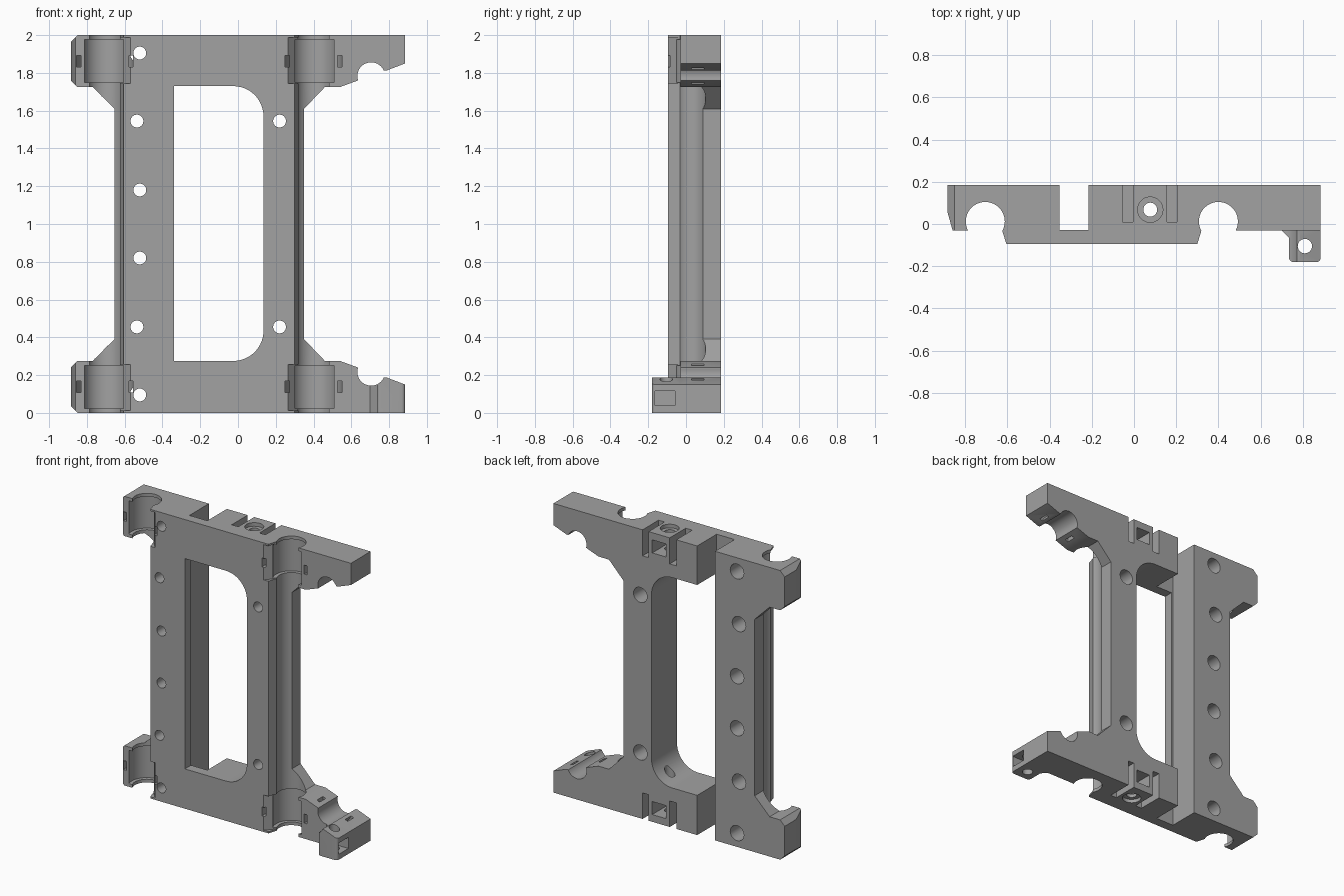
import bpy, bmesh
from math import sin, cos, pi

if "Cube" in bpy.data.objects:
    bpy.data.objects.remove(bpy.data.objects["Cube"], do_unlink=True)

grey = bpy.data.materials.new("plain grey")
grey.use_nodes = True
COLOUR = (0.36, 0.36, 0.36, 1)
grey.diffuse_color = COLOUR
grey.node_tree.nodes["Principled BSDF"].inputs["Base Color"].default_value = COLOUR


# Helpers: outlines
def arc(cx, cy, r, start=0.0, end=2.0, n=40):
    """Points on an arc; angles are in units of pi."""
    full = end - start == 2.0
    steps = n if full else n - 1
    return [(cx + r * cos(pi * (start + (end - start) * i / steps)),
             cy + r * sin(pi * (start + (end - start) * i / steps))) for i in range(n)]


def rect(a0, b0, a1, b1):
    return [(a0, b0), (a1, b0), (a1, b1), (a0, b1)]


def flip(points):
    return [(a, 2 - b) for a, b in points]


def tie_loop(cx, cy, r_in, r_out, leg, down):
    """U-shaped strap channel whose legs run to the coordinate leg."""
    s, e = (0, 1) if down else (1, 2)
    return ([(cx + (r_out if down else -r_out), leg)] + arc(cx, cy, r_out, s, e, 24)
            + [(cx + (-r_out if down else r_out), leg), (cx + (-r_in if down else r_in), leg)]
            + arc(cx, cy, r_in, s, e, 24)[::-1] + [(cx + (r_in if down else -r_in), leg)])


# Helpers: solids
def prism(name, points, axis, lo, hi):
    place = {"X": lambda a, b, t: (t, a, b),
             "Y": lambda a, b, t: (a, t, b),
             "Z": lambda a, b, t: (a, b, t)}[axis]
    bm = bmesh.new()
    face = bm.faces.new([bm.verts.new(place(a, b, lo)) for a, b in points])
    new = bmesh.ops.extrude_face_region(bm, geom=[face])["geom"]
    shift = place(0, 0, hi - lo)
    bmesh.ops.translate(bm, vec=shift, verts=[v for v in new if isinstance(v, bmesh.types.BMVert)])
    bmesh.ops.recalc_face_normals(bm, faces=bm.faces)
    mesh = bpy.data.meshes.new(name)
    bm.to_mesh(mesh)
    bm.free()
    mesh.materials.append(grey)
    obj = bpy.data.objects.new(name, mesh)
    bpy.context.scene.collection.objects.link(obj)
    return obj


def carve(target, points, axis, lo, hi, operation="DIFFERENCE"):
    cutter = prism("cutter", points, axis, lo, hi)
    cutter.hide_render = True
    mod = target.modifiers.new("carve", "BOOLEAN")
    mod.operation = operation
    mod.solver = "EXACT"
    mod.object = cutter
    bpy.context.view_layer.objects.active = target
    bpy.ops.object.modifier_apply(modifier=mod.name)
    bpy.data.objects.remove(cutter, do_unlink=True)


def carve_both(target, points, axis, lo, hi):
    """Carve at the bottom end and again at the top end."""
    carve(target, points, axis, lo, hi)
    if axis == "Z":
        carve(target, points, axis, 2 - hi, 2 - lo)
    else:
        carve(target, flip(points), axis, lo, hi)


# Front outline: lower half mirrored to the upper half
lower = [(-0.655, 0.39), (-0.77, 0.275), (-0.85, 0.275), (-0.885, 0.24), (-0.885, 0.035),
         (-0.85, 0), (0.885, 0), (0.885, 0.15), (0.785, 0.188), (0.76, 0.188), (0.64, 0.2),
         (0.635, 0.24), (0.54, 0.275), (0.46, 0.275), (0.35, 0.39)]
silhouette = lower + flip(lower)[::-1]

# Plan outline of the carriage plate and its arms
plan = [(-0.885, 0.185), (-0.885, 0.06), (-0.86, -0.03), (-0.625, -0.03), (-0.605, -0.095),
        (0.30, -0.095), (0.32, -0.03), (0.885, -0.03), (0.885, 0.185)]
body = prism("carriage_plate", plan, "Z", -0.1, 2.1)
carve(body, silhouette, "Y", -0.4, 0.4, "INTERSECT")

# Window with two rounded corners
window = ([(-0.34, 1.73), (-0.34, 0.275)] + arc(-0.025, 0.435, 0.16, 1.5, 2.0, 14)
          + arc(-0.025, 1.57, 0.16, 0.0, 0.5, 14))
carve(body, window, "Y", -0.3, 0.3)

# Full height slot in the back
carve(body, rect(-0.352, -0.028, -0.215, 0.3), "Z", -0.1, 2.1)

# Rod grooves, bearing pockets, plate reliefs and strap channels
for cx, edge, side in ((-0.705, -0.565, -1), (0.40, 0.26, 1)):
    carve(body, arc(cx, 0.012, 0.0925), "Z", -0.1, 2.1)
    carve_both(body, arc(cx, 0.012, 0.117), "Z", 0.022, 0.252)
    relief = [(edge, -0.099), (edge + side * 0.064, -0.025), (edge + side * 0.09, -0.099)]
    carve_both(body, relief, "Z", 0.012, 0.256)
    carve_both(body, tie_loop(cx, 0.012, 0.127, 0.15, -0.2, True), "Z", 0.108, 0.17)

# Cross rod grooves under the arms, with their strap channels
carve_both(body, arc(0.705, 0.217, 0.073), "Y", -0.4, 0.4)
carve_both(body, tie_loop(0.705, 0.217, 0.1, 0.122, 0.34, False), "Y", 0.03, 0.095)

# Bolt holes with wider bores from the back
for x, z in ((-0.52, 0.095), (-0.535, 0.455), (-0.52, 0.82), (0.22, 0.455)):
    carve_both(body, arc(x, z, 0.034, n=28), "Y", -0.3, 0.3)
    carve_both(body, arc(x, z, 0.052, n=28), "Y", 0.02, 0.3)

# Belt clamps: two slots, a nut pocket and a bolt hole at each end
for x0, x1 in ((-0.055, -0.005), (0.157, 0.203)):
    carve_both(body, rect(x0, 0.01, x1, 0.3), "Z", -0.1, 0.18)
carve(body, arc(0.077, 0.068, 0.033, n=28), "Z", -0.1, 2.1)
carve_both(body, arc(0.077, 0.068, 0.06, n=28), "Z", -0.1, 0.025)
carve_both(body, rect(0.025, 0.05, 0.129, 0.14), "Y", 0.01, 0.3)

# Sensor lug in front of the lower arm
lug_plan = ([(0.885, -0.03), (0.70, -0.03), (0.735, -0.065)]
            + arc(0.755, -0.16, 0.02, 1.0, 1.5, 6) + arc(0.865, -0.16, 0.02, 1.5, 2.0, 6))
lug = prism("front_lug", lug_plan, "Z", -0.1, 0.5)
carve(lug, silhouette, "Y", -0.4, 0.4, "INTERSECT")
carve(lug, arc(0.705, 0.217, 0.073), "Y", -0.4, 0.4)
carve(lug, arc(0.81, -0.105, 0.034, n=28), "Z", -0.1, 0.5)
carve(lug, rect(-0.165, 0.038, -0.057, 0.115), "X", 0.755, 1.0)

# Smooth the round surfaces, keep the edges sharp
for obj in (body, lug):
    bpy.ops.object.select_all(action="DESELECT")
    obj.select_set(True)
    bpy.context.view_layer.objects.active = obj
    bpy.ops.object.shade_smooth_by_angle(angle=0.5)
